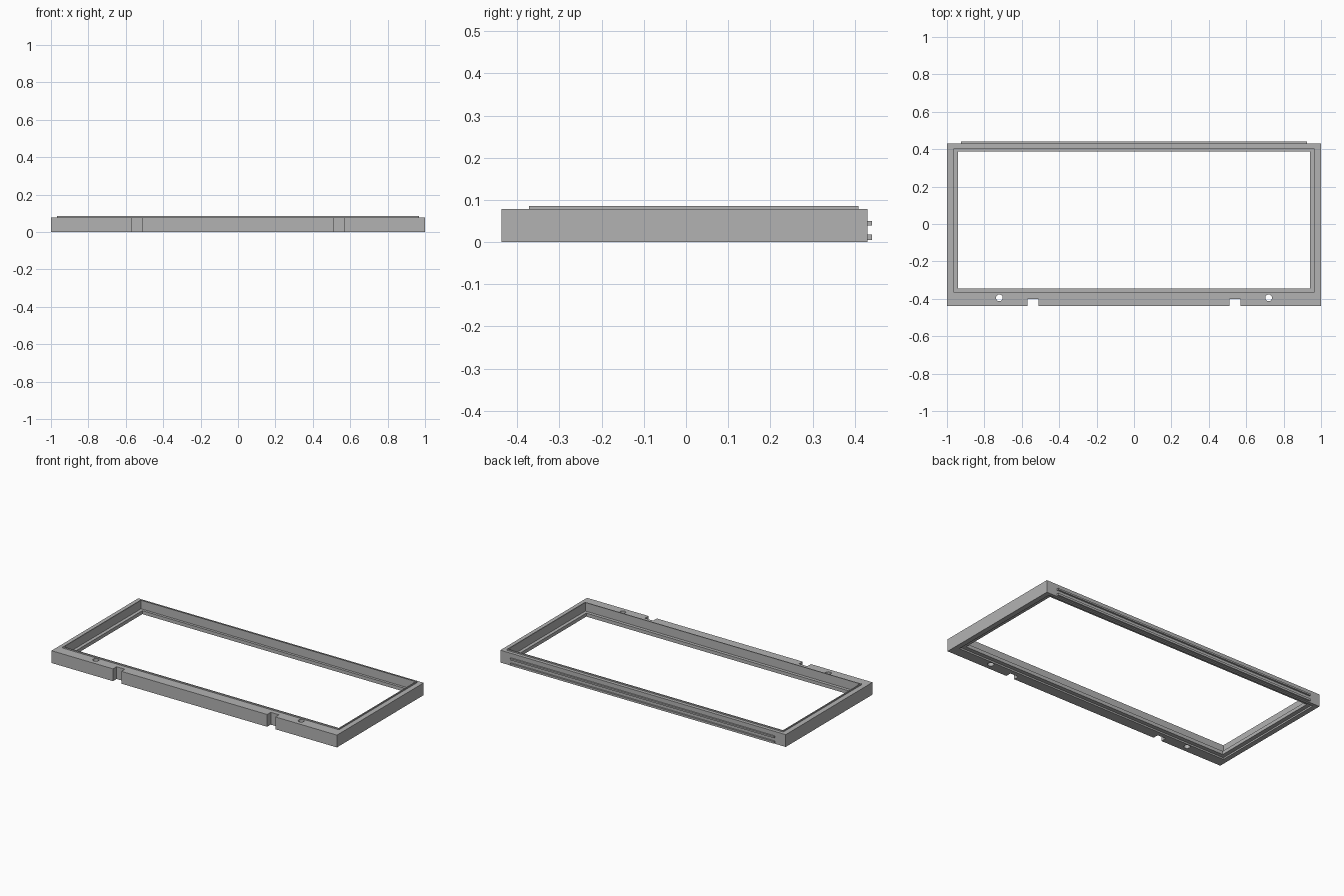
import bpy, bmesh

if "Cube" in bpy.data.objects:
    bpy.data.objects.remove(bpy.data.objects["Cube"])

grey = bpy.data.materials.new("grey plastic")
grey.diffuse_color = (0.45, 0.45, 0.45, 1)
grey.use_nodes = True
grey.node_tree.nodes["Principled BSDF"].inputs["Base Color"].default_value = grey.diffuse_color


def make_object(name, bm):
    bmesh.ops.recalc_face_normals(bm, faces=bm.faces)
    mesh = bpy.data.meshes.new(name)
    bm.to_mesh(mesh)
    bm.free()
    mesh.materials.append(grey)
    ob = bpy.data.objects.new(name, mesh)
    bpy.context.collection.objects.link(ob)
    return ob


def box(name, x0, x1, y0, y1, z0, z1):
    bm = bmesh.new()
    bmesh.ops.create_cube(bm, size=1)
    for v in bm.verts:
        v.co.x = x1 if v.co.x > 0 else x0
        v.co.y = y1 if v.co.y > 0 else y0
        v.co.z = z1 if v.co.z > 0 else z0
    return make_object(name, bm)


# Rectangles as half width, front y, back y
OUTER = (1.0, -0.438, 0.43)
LIP = (0.968, -0.372, 0.409)
LIP_IN = (0.962, -0.366, 0.403)
OPENING = (0.941, -0.346, 0.387)

# Frame: a stepped cross-section joined around the four corners
section = [(OUTER, 0), (OUTER, 0.078), (LIP, 0.078), (LIP, 0.086),
           (LIP_IN, 0.086), (LIP_IN, 0.032), (OPENING, 0.032),
           (OPENING, 0.010), (LIP, 0.010), (LIP, 0)]
bm = bmesh.new()
rings = [[bm.verts.new(p) for p in ((-w, f, z), (w, f, z), (w, b, z), (-w, b, z))]
         for (w, f, b), z in section]
for i, ring in enumerate(rings):
    nxt = rings[(i + 1) % len(rings)]
    for j in range(4):
        k = (j + 1) % 4
        bm.faces.new((ring[j], ring[k], nxt[k], nxt[j]))
frame = make_object("frame", bm)

# Front notches and screw holes, mirrored left and right
cutters = []
for s in (-1, 1):
    cutters.append(box("notch_cutter", s * 0.54 - 0.029, s * 0.54 + 0.029,
                       -0.5, -0.402, -0.1, 0.2))
    bm = bmesh.new()
    bmesh.ops.create_cone(bm, cap_ends=True, segments=24, radius1=0.018,
                          radius2=0.018, depth=0.4)
    bmesh.ops.translate(bm, verts=bm.verts, vec=(s * 0.72, -0.395, 0))
    cutters.append(make_object("hole_cutter", bm))

bpy.context.view_layer.objects.active = frame
for cutter in cutters:
    mod = frame.modifiers.new("cut", 'BOOLEAN')
    mod.operation = 'DIFFERENCE'
    mod.solver = 'EXACT'
    mod.object = cutter
    bpy.ops.object.modifier_apply(modifier=mod.name)
    bpy.data.objects.remove(cutter)

# Two rails along the back
for name, z0, z1 in (("lower_back_rail", 0.005, 0.018), ("upper_back_rail", 0.040, 0.050)):
    box(name, -0.925, 0.925, 0.428, 0.441, z0, z1)
